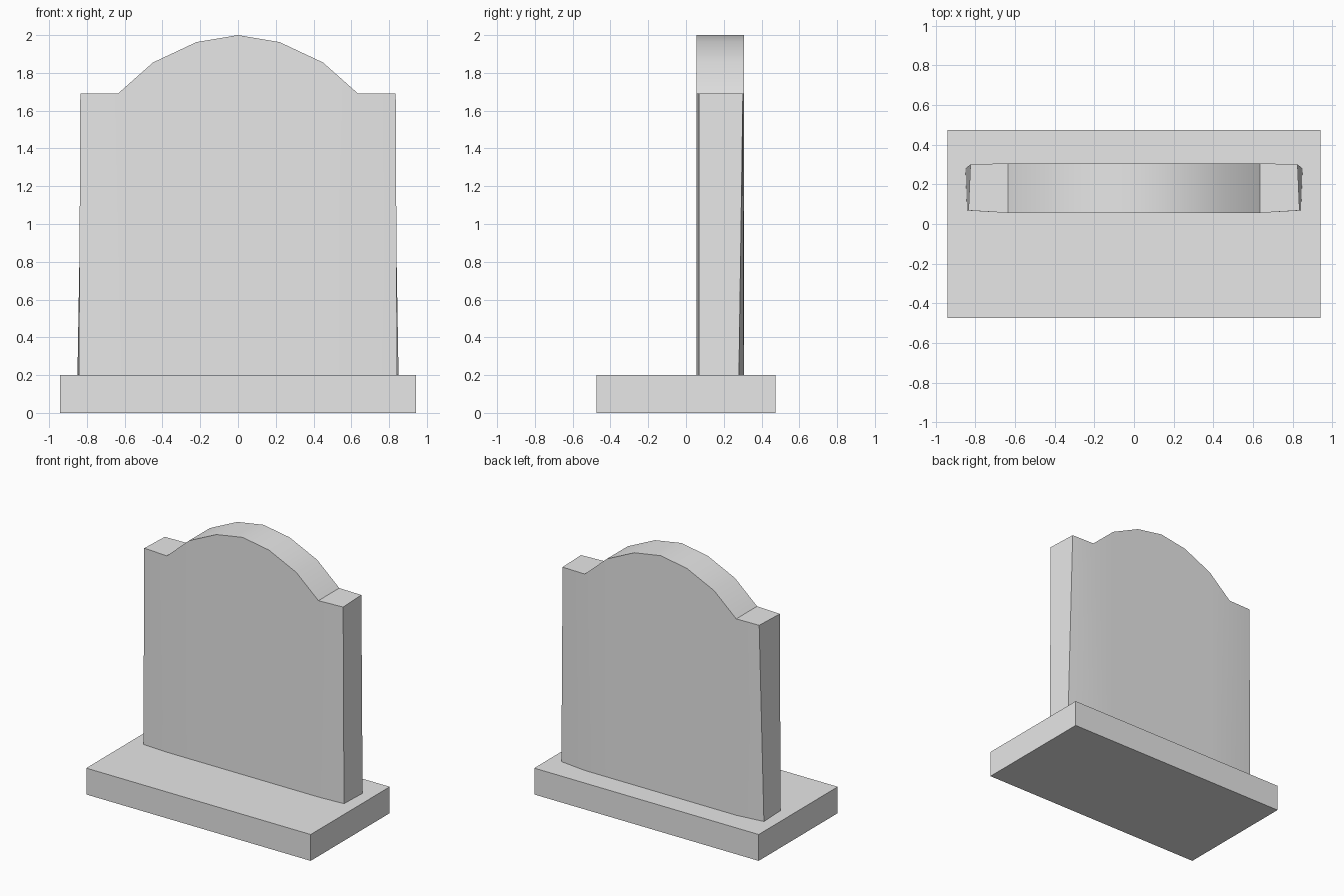
import bpy, bmesh, math

if "Cube" in bpy.data.objects:
    bpy.data.objects.remove(bpy.data.objects["Cube"])

stone = bpy.data.materials.new("grey stone")
stone.diffuse_color = (0.8, 0.8, 0.8, 1)
stone.use_nodes = True
stone.node_tree.nodes["Principled BSDF"].inputs["Base Color"].default_value = stone.diffuse_color


def finish(name, bm):
    bmesh.ops.recalc_face_normals(bm, faces=bm.faces)
    mesh = bpy.data.meshes.new(name)
    bm.to_mesh(mesh)
    bm.free()
    mesh.materials.append(stone)
    obj = bpy.data.objects.new(name, mesh)
    bpy.context.collection.objects.link(obj)
    return obj


# Rectangular plinth
bm = bmesh.new()
bmesh.ops.create_cube(bm, size=1)
for v in bm.verts:
    v.co = (v.co.x * 1.884, v.co.y * 0.948, (v.co.z + 0.5) * 0.2)
finish("plinth", bm)

# Upright slab: right half as cross-sections, from shoulder edge to centre
# Each section: front bottom, front top, back top, back bottom
FRONT, BACK, FOOT, SHOULDER = 0.056, 0.306, 0.2, 1.69
half = [[(0.842, 0.068, FOOT), (0.835, 0.068, SHOULDER),
         (0.825, 0.301, SHOULDER), (0.85, 0.28, FOOT)]]
for x, z in [(0.636, SHOULDER), (0.45, 1.855), (0.22, 1.963), (0, 2.0)]:
    half.append([(x, FRONT, FOOT), (x, FRONT, z), (x, BACK, z), (x, BACK, FOOT)])
mirrored = [[(-x, y, z) for x, y, z in s] for s in reversed(half[:-1])]

bm = bmesh.new()
rings = [[bm.verts.new(p) for p in s] for s in half + mirrored]
for a, b in zip(rings, rings[1:]):
    for i in range(4):
        j = (i + 1) % 4
        bm.faces.new((a[i], a[j], b[j], b[i]))
bm.faces.new(rings[0])
bm.faces.new(rings[-1])
slab = finish("headstone_slab", bm)

# Smooth the arched top while keeping the slab edges sharp
bpy.ops.object.select_all(action='DESELECT')
slab.select_set(True)
bpy.context.view_layer.objects.active = slab
bpy.ops.object.shade_smooth_by_angle(angle=math.radians(30))
